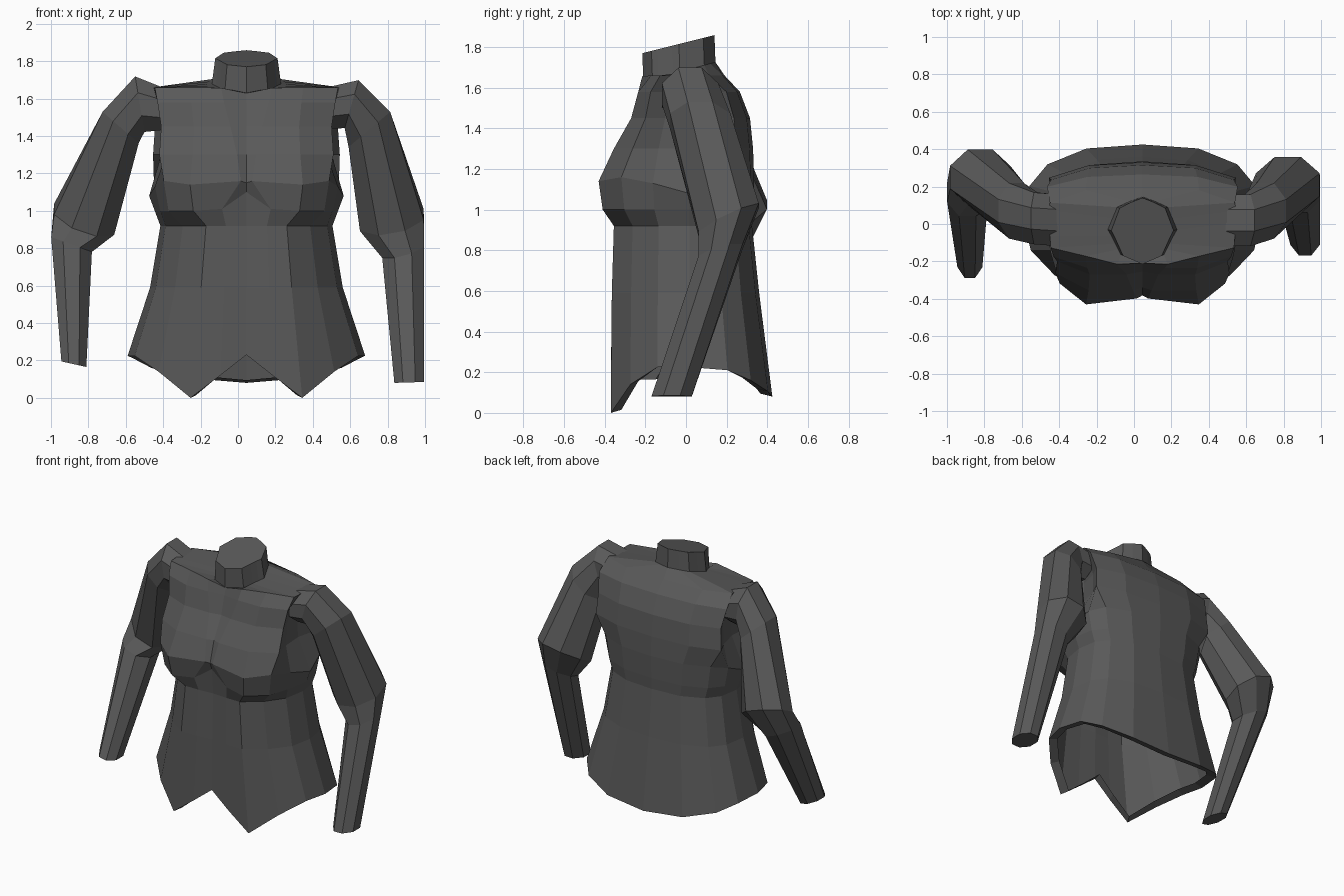
import bpy, bmesh, math
from mathutils import Vector

if "Cube" in bpy.data.objects:
    bpy.data.objects.remove(bpy.data.objects["Cube"])

cloth = bpy.data.materials.new("dark_grey_cloth")
cloth.diffuse_color = (0.10, 0.10, 0.10, 1)
cloth.use_nodes = True
cloth.node_tree.nodes["Principled BSDF"].inputs["Base Color"].default_value = cloth.diffuse_color
CX = 0.045  # torso centre line


def finish(name, bm):
    bmesh.ops.recalc_face_normals(bm, faces=bm.faces)
    me = bpy.data.meshes.new(name)
    bm.to_mesh(me)
    bm.free()
    me.materials.append(cloth)
    ob = bpy.data.objects.new(name, me)
    bpy.context.collection.objects.link(ob)
    return ob


def loft(bm, rings, closed=True):
    vs = [[bm.verts.new(p) for p in r] for r in rings]
    n = len(vs[0])
    for i in range(len(vs) - 1):
        for j in range(n if closed else n - 1):
            k = (j + 1) % n
            bm.faces.new((vs[i][j], vs[i][k], vs[i + 1][k], vs[i + 1][j]))
    return vs


# torso: half outline as fractions of width and depth, front centre to back centre
shape = [(0, -.98), (.22, -1), (.47, -1), (.74, -.74), (.94, -.38), (1, .05),
         (.95, .48), (.8, .75), (.47, .95), (0, 1)]
hem = [.23, .12, 0, .14, .225, .225, .21, .16, .105, .08]
# z, half width, front y, back y, front centre lift, seam width
rows = [(0, .635, -.37, .425, 0, .14), (.59, .515, -.365, .36, 0, .12),
        (.92, .46, -.355, .325, 0, .11), (1.0, .49, -.41, .33, .1, .13),
        (1.16, .52, -.43, .335, -.01, .03), (1.3, .48, -.355, .33, 0, .05),
        (1.45, .47, -.27, .315, 0, .085), (1.58, .49, -.235, .265, 0, .12),
        (1.66, .505, -.215, .19, -.03, .135)]
rings = []
for r, (z, w, yf, yb, lift, seam) in enumerate(rows):
    ring = []
    for c, (u, v) in enumerate(shape):
        if r in (3, 4):                          # full bust
            u = {2: .58, 3: .85}.get(c, u)
        if r >= 5:                               # flat chest and shoulder blades
            u = {2: .6, 3: .97, 4: .98, 6: .99, 7: .98, 8: .6}.get(c, u)
        if 5 <= r <= 7:                          # recessed armholes
            u = {4: .9, 5: .88, 6: .95, 7: 1.04}.get(c, u)
        y = -v * yf if v < 0 else v * yb
        x = seam if c == 1 else u * w
        zz = hem[c] if r == 0 else z
        if c < 2:
            zz += lift * (1 - .9 * c)
            if r in (3, 4):                      # valley between the busts
                y += .04 * (1 - .2 * c)
        if c == 0 and 5 <= r <= 8:               # sunken neckline panel
            y += .01
        if r == 4:                               # low curve of the armhole
            zz -= {2: .02, 4: .03, 5: .08, 6: .02}.get(c, 0)
        if r == 8 and c in (2, 3, 4, 6, 7):      # narrow shoulder line
            y *= .8
        ring.append((x, y, zz))
    rings.append(ring)
# neck base
neck = [(0, -.21), (.115, -.165), (.13, -.135), (.145, -.105), (.165, -.065),
        (.185, -.03), (.16, .03), (.135, .09), (.07, .12), (0, .145)]
base = [(x, y, 1.63 + (y + .21) * .27) for x, y in neck]
rings.append(base)
# folded lip inside the hem
lip = [(x * .9, y * .86, z + .015) for x, y, z in rings[0]]
bm = bmesh.new()
loft(bm, [lip] + rings, False)
# collar
loft(bm, [base, [(x * .9, y - .005, 1.77 + (y + .21) * .25) for x, y in neck]], False)
bmesh.ops.mirror(bm, geom=bm.verts[:] + bm.edges[:] + bm.faces[:], axis='X', merge_dist=.0005)
bmesh.ops.remove_doubles(bm, verts=bm.verts, dist=.0005)
# closed collar top
rim = [e for e in bm.edges if e.is_boundary and all(v.co.z > 1.74 for v in e.verts)]
bmesh.ops.holes_fill(bm, edges=rim, sides=0)
for v in bm.verts:
    v.co.x += CX
finish("torso", bm)


# sleeves: inner x, inner z, outer x, outer z, centre y, half depth, tilt
def sleeve(name, side, sections, n=8):
    bm = bmesh.new()
    rings = []
    for xi, zi, xo, zo, yc, ry, tilt in sections:
        a, b = Vector((xi, yc, zi)), Vector((xo, yc, zo))
        ring = []
        for k in range(n):
            t = 2 * math.pi * (k + .5) / n
            p = (a + b) / 2 + (b - a) / 2 * math.cos(t) * 1.07
            p += Vector((0, ry, tilt)) * math.sin(t) * 1.07
            ring.append((p.x * side, p.y, p.z))
        rings.append(ring)
    vs = loft(bm, rings)
    bm.faces.new(vs[-1])  # closed cuff
    finish(name, bm)


sleeve("right_sleeve", 1, [
    (.50, 1.44, .47, 1.66, .02, .14, 0), (.57, 1.44, .645, 1.70, .02, .14, 0),
    (.59, 1.34, .815, 1.53, .07, .15, 0), (.65, .92, .995, .98, .21, .15, .07),
    (.77, .76, .995, .82, .17, .11, .03), (.835, .08, .995, .085, -.07, .1, 0)])
sleeve("left_sleeve", -1, [
    (.41, 1.43, .40, 1.66, .02, .14, 0), (.50, 1.42, .55, 1.72, .03, .14, 0),
    (.53, 1.36, .725, 1.53, .07, .15, 0), (.66, .90, .985, 1.01, .25, .15, .07),
    (.78, .78, 1.0, .86, .17, .13, 0), (.81, .165, .945, .195, -.19, .1, 0)])
